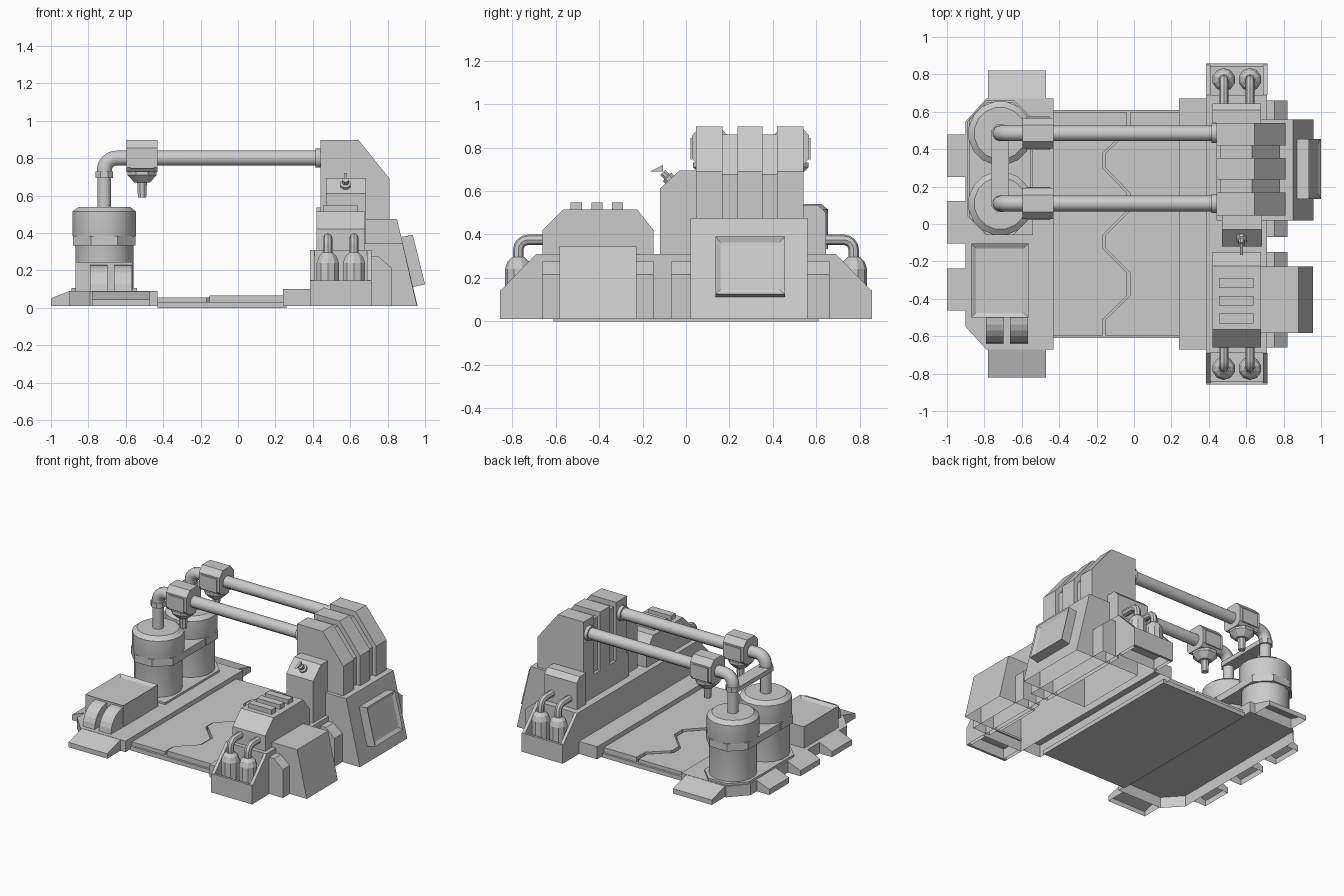
import bpy, bmesh
from math import sin, cos, pi, radians
from mathutils import Vector

if "Cube" in bpy.data.objects:
    bpy.data.objects.remove(bpy.data.objects["Cube"])


def finish(bm, name, smooth=False):
    bmesh.ops.recalc_face_normals(bm, faces=bm.faces[:])
    me = bpy.data.meshes.new(name)
    bm.to_mesh(me)
    bm.free()
    ob = bpy.data.objects.new(name, me)
    bpy.context.collection.objects.link(ob)
    if smooth:
        bpy.context.view_layer.objects.active = ob
        ob.select_set(True)
        bpy.ops.object.shade_smooth_by_angle(angle=radians(35))
        ob.select_set(False)
    return ob


def prism(name, pts, axis, a, b, hollow=False, inset=None):
    """Extrude a profile along an axis; optional open bottom and panel inset (dir, width, depth)."""
    put = {'x': lambda p, t: (t, p[0], p[1]),
           'y': lambda p, t: (p[0], t, p[1]),
           'z': lambda p, t: (p[0], p[1], t)}[axis]
    bm = bmesh.new()
    r0 = [bm.verts.new(put(p, a)) for p in pts]
    r1 = [bm.verts.new(put(p, b)) for p in pts]
    n = len(pts)
    bm.faces.new(r0)
    bm.faces.new(r1)
    for i in range(n):
        bm.faces.new((r0[i], r0[(i + 1) % n], r1[(i + 1) % n], r1[i]))
    bmesh.ops.recalc_face_normals(bm, faces=bm.faces[:])
    bm.normal_update()
    if inset:
        d = Vector(inset[0]).normalized()
        fs = [f for f in bm.faces if f.normal.dot(d) > 0.95]
        bmesh.ops.inset_region(bm, faces=fs, thickness=inset[1], depth=0)
        for v in {v for f in fs for v in f.verts}:
            v.co += d * inset[2]
    me_ob = finish(bm, name)
    if hollow:
        bm = bmesh.new()
        bm.from_mesh(me_ob.data)
        bmesh.ops.delete(bm, geom=[f for f in bm.faces if f.normal.z < -0.9], context='FACES')
        bm.to_mesh(me_ob.data)
        bm.free()
    return me_ob


def box(name, x0, x1, y0, y1, z0, z1, **k):
    return prism(name, [(x0, y0), (x1, y0), (x1, y1), (x0, y1)], 'z', z0, z1, **k)


def lathe(name, prof, loc, n=16, rot=(0, 0, 0)):
    bm = bmesh.new()
    rings = [[bm.verts.new((r * cos((i + .5) * 2 * pi / n), r * sin((i + .5) * 2 * pi / n), z))
              for i in range(n)] for r, z in prof]
    for p, q in zip(rings, rings[1:]):
        for i in range(n):
            bm.faces.new((p[i], p[(i + 1) % n], q[(i + 1) % n], q[i]))
    bm.faces.new(rings[0])
    bm.faces.new(rings[-1])
    ob = finish(bm, name, smooth=n > 10)
    ob.location, ob.rotation_euler = loc, rot
    return ob


def pipe(name, pts, r, res=3):
    cu = bpy.data.curves.new(name, 'CURVE')
    cu.dimensions, cu.bevel_depth, cu.bevel_resolution, cu.use_fill_caps = '3D', r, res, True
    sp = cu.splines.new('POLY')
    sp.points.add(len(pts) - 1)
    for p, c in zip(sp.points, pts):
        p.co = (*c, 1)
    ob = bpy.data.objects.new(name, cu)
    bpy.context.collection.objects.link(ob)
    bpy.context.view_layer.objects.active = ob
    ob.select_set(True)
    bpy.ops.object.convert(target='MESH')
    bpy.ops.object.shade_smooth_by_angle(angle=radians(40))
    bpy.context.object.select_set(False)


# left platform with ramp tabs
prism("left_platform", [(-.43, -.67), (-.79, -.67), (-.9, -.55), (-.9, .55), (-.79, .67), (-.43, .67)],
      'z', .01, .09, hollow=True)
for y in (-.35, .01, .365):
    prism("side_tab", [(-1, .01), (-1, .05), (-.9, .09), (-.9, .01)], 'y', y - .113, y + .113, hollow=True)
for s in (-1, 1):
    prism("end_tab", [(s * .82, .01), (s * .82, .045), (s * .67, .088), (s * .67, .01)], 'x',
          -.78, -.47, hollow=True)

# floor slab and two door leaves with a zigzag seam
box("floor_slab", -.43, .26, -.61, .61, 0, .03)
L, R = -.16, -.03
seam = [(L, -.595), (L, -.51), (R, -.385), (R, -.26), (L, -.13), (L, -.06), (R, .07), (R, .165),
        (L, .3), (L, .38), (R, .5), (R, .595)]
prism("left_leaf", [(x - .008, y) for x, y in seam] + [(-.43, .595), (-.43, -.595)], 'z', .03, .056)
prism("right_leaf", [(x + .008, y) for x, y in seam] + [(.24, .595), (.24, -.595)], 'z', .03, .066)

# tank pair: base plate, tanks, belts and link
prism("tank_base", [(-.54, -.06), (-.79, -.06), (-.89, .04), (-.89, .55), (-.79, .66), (-.64, .66), (-.54, .56)],
      'z', .09, .105)
TX = -.715
for y in (.11, .485):
    lathe("tank", [(.158, .1), (.158, .33), (.172, .385), (.172, .515), (.14, .54)], (TX, y, 0), 16)
    lathe("tank_belt", [(.182, .333), (.182, .385)], (TX, y, 0), 8)
    lathe("pipe_collar", [(.05, .695), (.05, .73)], (TX, y, 0), 8)
    lathe("riser_pipe", [(.037, .53), (.037, .71)], (TX, y, 0), 16)
    # overhead pipe with elbow
    arc = [(-.65 - .065 * sin(t * pi / 12), y, .735 + .065 * cos(t * pi / 12)) for t in range(7)]
    pipe("overhead_pipe", [(.47, y, .8)] + arc + [(TX, y, .71)], .042)
    lathe("wall_collar", [(.052, 0), (.052, .05)], (.415, y, .8), 16, (0, pi / 2, 0))
    # dispenser head on the pipe
    prism("dispenser_head", [(y - .082, .75), (y - .082, .855), (y - .045, .897), (y + .045, .897),
                             (y + .082, .855), (y + .082, .75), (y + .06, .725), (y - .06, .725)],
          'x', -.595, -.43)
    for s in (-1, 1):
        box("head_side_panel", -.575, -.45, y + s * .08, y + s * .089, .745, .845)
    lathe("dispenser_nozzle", [(.085, .73), (.085, .71), (.045, .67), (.028, .67), (.024, .59)],
          (-.513, y, 0), 8)
box("belt_link", TX - .165, TX + .165, .11, .485, .333, .385)
box("riser_link", TX - .048, TX + .048, .11, .485, .695, .728)

# control box with two round drums in front
box("control_box", -.87, -.565, -.5, -.105, .09, .245, inset=((0, 0, 1), .035, -.015))
quarter = [(-.48, .09)] + [(-.5 - .14 * cos(t * pi / 12), .09 + .14 * sin(t * pi / 12)) for t in range(7)] \
    + [(-.48, .23)]
for x in (-.745, -.615):
    prism("round_drum", quarter, 'x', x - .047, x + .047)

# right base: rail, main body, outer skirts
box("right_rail", .24, .39, -.67, .67, .01, .1, hollow=True)
box("machine_body", .385, .71, -.69, .69, .01, .31, hollow=True)
skirt = [(.68, .01), (.68, .275), (.75, .275), (.82, .215), (.82, .01)]
for y0, y1 in ((-.66, -.15), (-.07, .66)):
    prism("outer_skirt", skirt, 'y', y0, y1, hollow=True)
prism("front_buttress", [(.66, .01), (.66, .345), (.88, .345), (.957, .01)], 'y', -.582, -.228, hollow=True)
prism("rear_buttress", [(.44, .01), (.44, .475), (.85, .475), (.96, .01)], 'y', .02, .56, hollow=True)
prism("tilted_panel", [(.85, .375), (.935, .39), (1.0, .125), (.92, .108)], 'y', .135, .455,
      inset=((.97, 0, .24), .035, -.012))

# canister trays at both ends
for s in (-1, 1):
    cheek = [(s * .69, .01), (s * .69, .31), (s * .855, .14), (s * .855, .01)]
    for x in (.385, .69):
        prism("tray_cheek", cheek, 'x', x, x + .023, hollow=True)
    box("tray_front", .385, .713, min(s * .84, s * .857), max(s * .84, s * .857), .01, .145)
    box("tray_floor", .39, .71, min(s * .68, s * .85), max(s * .68, s * .85), .085, .1)
    for x in (.48, .62):
        lathe("canister", [(.062, .1), (.062, .24), (.05, .275), (.028, .295)], (x, s * .772, 0), 10)
        bend = [(x, s * (.727 + .045 * cos(t * pi / 8)), .33 + .045 * sin(t * pi / 8)) for t in range(5)]
        pipe("canister_hose", [(x, s * .772, .28)] + bend + [(x, s * .62, .375)], .024, 2)

# front generator with ribs, and rear junction block
prism("generator", [(-.66, .3), (-.66, .42), (-.565, .515), (-.225, .515), (-.15, .42), (-.15, .3)],
      'x', .42, .68)
for y in (-.505, -.41, -.315):
    box("generator_rib", .455, .64, y - .026, y + .026, .51, .548)
prism("rear_junction", [(.54, .3), (.54, .535), (.61, .535), (.645, .5), (.645, .3)], 'x', .42, .68)

# console with a small lever
prism("console", [(-.12, .3), (-.12, .61), (-.03, .695), (.05, .695), (.05, .3)], 'x', .47, .685)
lathe("lever_socket", [(.03, -.01), (.03, .015), (.018, .02), (.018, .045)], (.575, -.075, .653), 8,
      (radians(45), 0, 0))
prism("lever_tip", [(-.165, .69), (-.105, .72), (-.105, .69)], 'x', .567, .583)

# tower: core and three wrapping ribs
prism("tower_core", [(.46, .3), (.46, .86), (.63, .86), (.78, .675), (.78, .45), (.7, .3)], 'y', .045, .535)
for y0, y1 in ((.045, .168), (.237, .352), (.42, .54)):
    prism("tower_rib", [(.44, .3), (.44, .897), (.645, .897), (.81, .69), (.81, .45), (.7, .3)], 'y', y0, y1)
